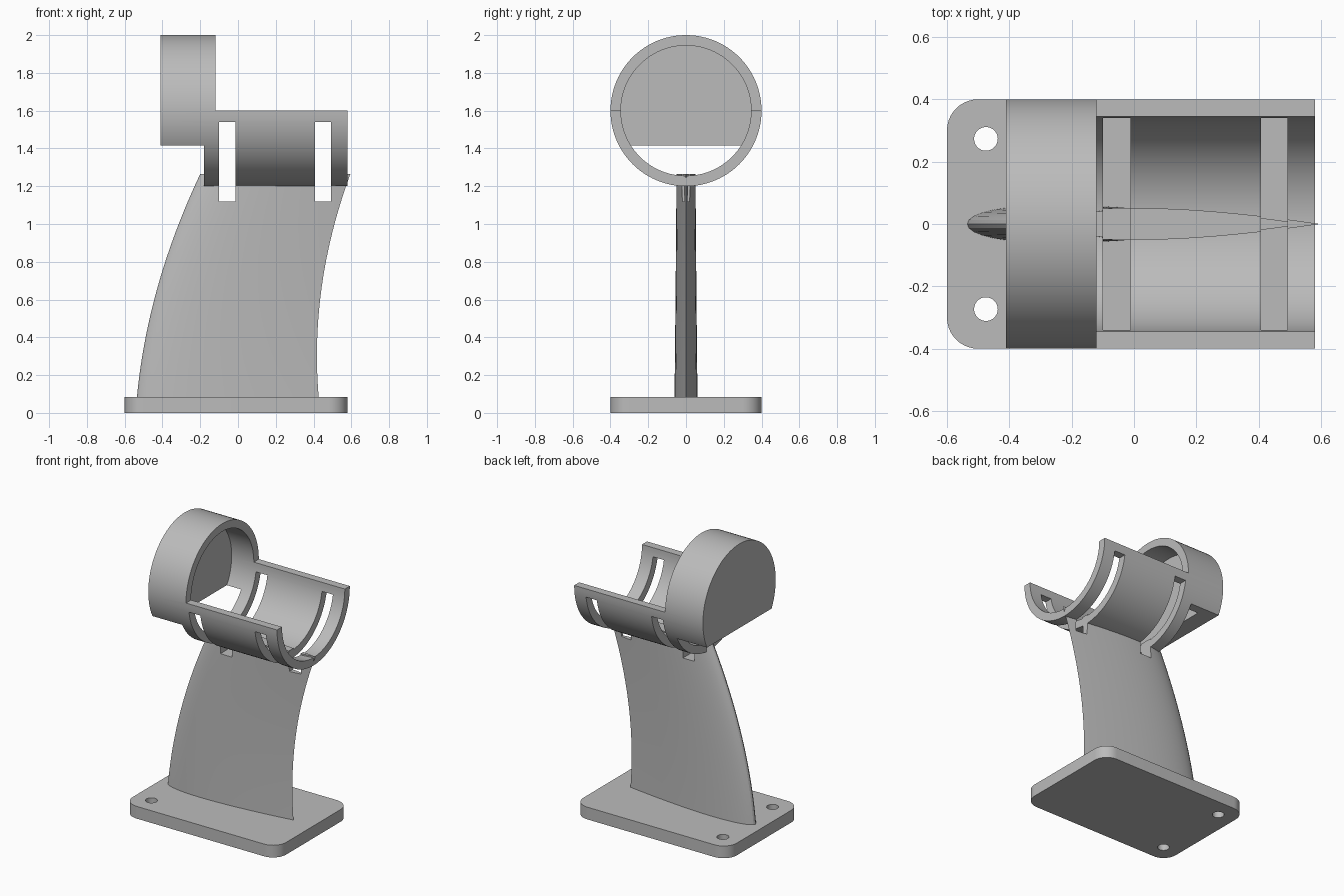
import bpy, bmesh, math
from mathutils import Matrix, Vector

cube = bpy.data.objects.get("Cube")
if cube:
    bpy.data.objects.remove(cube, do_unlink=True)

grey = bpy.data.materials.new("light_grey")
grey.use_nodes = True
grey.diffuse_color = (0.5, 0.5, 0.5, 1)
grey.node_tree.nodes["Principled BSDF"].inputs["Base Color"].default_value = (0.5, 0.5, 0.5, 1)

AXIS_Z, OUTER, INNER = 1.6, 0.4, 0.345
RING_X, CAP_X, FLOOR_X, RIM_X, END_X = -0.41, -0.29, -0.18, -0.12, 0.58
PLATE_TOP = 0.085


def make(name, bm):
    bmesh.ops.recalc_face_normals(bm, faces=bm.faces)
    mesh = bpy.data.meshes.new(name)
    bm.to_mesh(mesh)
    bm.free()
    mesh.materials.append(grey)
    obj = bpy.data.objects.new(name, mesh)
    bpy.context.collection.objects.link(obj)
    return obj


def box(name, low, high):
    bm = bmesh.new()
    bmesh.ops.create_cube(bm, size=1)
    low, high = Vector(low), Vector(high)
    for v in bm.verts:
        v.co = (low + high) / 2 + v.co * (high - low)
    return make(name, bm)


def cylinder(name, radius, length, matrix, sides=96):
    bm = bmesh.new()
    bmesh.ops.create_cone(bm, cap_ends=True, segments=sides, radius1=radius,
                          radius2=radius, depth=length, matrix=matrix)
    return make(name, bm)


def x_cylinder(name, radius, x0, x1):
    place = Matrix.Translation(((x0 + x1) / 2, 0, AXIS_Z)) @ Matrix.Rotation(math.pi / 2, 4, "Y")
    return cylinder(name, radius, x1 - x0, place)


def combine(obj, cutters, operation="DIFFERENCE"):
    """Apply each boolean and discard its helper."""
    for c in cutters:
        c.hide_render = True
        mod = obj.modifiers.new("cut", "BOOLEAN")
        mod.operation, mod.solver, mod.object = operation, "EXACT", c
        bpy.context.view_layer.update()
        result = bpy.data.meshes.new_from_object(obj.evaluated_get(bpy.context.evaluated_depsgraph_get()))
        obj.modifiers.clear()
        obj.data = result
        bpy.data.objects.remove(c, do_unlink=True)


def through_curve(points, z):
    """Smooth curve x(z) through a few points."""
    total = 0
    for i, (zi, xi) in enumerate(points):
        for j, (zj, _) in enumerate(points):
            if i != j:
                xi *= (z - zj) / (zi - zj)
        total += xi
    return total


# Base plate with rounded corners and two screw holes
base = box("base_plate", (-0.6, -0.4, 0), (0.58, 0.4, PLATE_TOP))
bm = bmesh.new()
bm.from_mesh(base.data)
uprights = [e for e in bm.edges if abs(e.verts[0].co.z - e.verts[1].co.z) > 0.01]
bmesh.ops.bevel(bm, geom=uprights, offset=0.1, segments=10, profile=0.5, affect="EDGES")
bm.to_mesh(base.data)
bm.free()
combine(base, [cylinder("hole", 0.038, 0.4, Matrix.Translation((-0.475, y, 0)), 32)
               for y in (-0.273, 0.273)])

# Curved pylon lofted from a symmetric streamlined section
LEADING = [(0.085, -0.535), (0.785, -0.39), (1.265, -0.2)]
TRAILING = [(0.085, 0.427), (0.68, 0.445), (1.265, 0.595)]
THICKNESS, STEPS, LEVELS = 0.127, 20, 24


def half_width(t):
    return 5 * THICKNESS * (0.2969 * math.sqrt(t) - 0.126 * t - 0.3516 * t**2
                            + 0.2843 * t**3 - 0.1036 * t**4)


stations = [(1 - math.cos(math.pi * i / STEPS)) / 2 for i in range(STEPS + 1)]
section = [(t, half_width(t)) for t in stations]
section += [(t, -half_width(t)) for t in stations[-2:0:-1]]
bm = bmesh.new()
rows = []
for k in range(LEVELS + 1):
    z = 0.06 + (1.265 - 0.06) * k / LEVELS
    x0, x1 = through_curve(LEADING, z), through_curve(TRAILING, z)
    rows.append([bm.verts.new((x0 + t * (x1 - x0), w * (x1 - x0), z)) for t, w in section])
n = len(section)
for a, b in zip(rows, rows[1:]):
    for i in range(n):
        bm.faces.new((a[i], a[(i + 1) % n], b[(i + 1) % n], b[i]))
bm.faces.new(rows[0])
bm.faces.new(rows[-1])
pylon = make("pylon", bm)

# Ring and open cradle cut from one tube closed by a thick end cap
cradle = x_cylinder("ring_and_cradle", OUTER, RING_X, END_X)
combine(cradle, [
    x_cylinder("bore", INNER, CAP_X, 1),
    box("open_top", (RIM_X, -1, AXIS_Z), (1, 1, 3)),
    box("open_bottom", (-1, -1, 0.5), (FLOOR_X, 1, 1.415)),
])

# Strap slots through the cradle walls and the top of the pylon
for part in (cradle, pylon):
    combine(part, [box("slot", (x0, -1, 1.12), (x1, 1, 1.54))
                   for x0, x1 in ((-0.1, -0.012), (0.408, 0.492))])

# Smooth shading with crisp edges
for obj in (base, pylon, cradle):
    bpy.ops.object.select_all(action="DESELECT")
    obj.select_set(True)
    bpy.context.view_layer.objects.active = obj
    bpy.ops.object.shade_smooth_by_angle(angle=math.radians(30))
